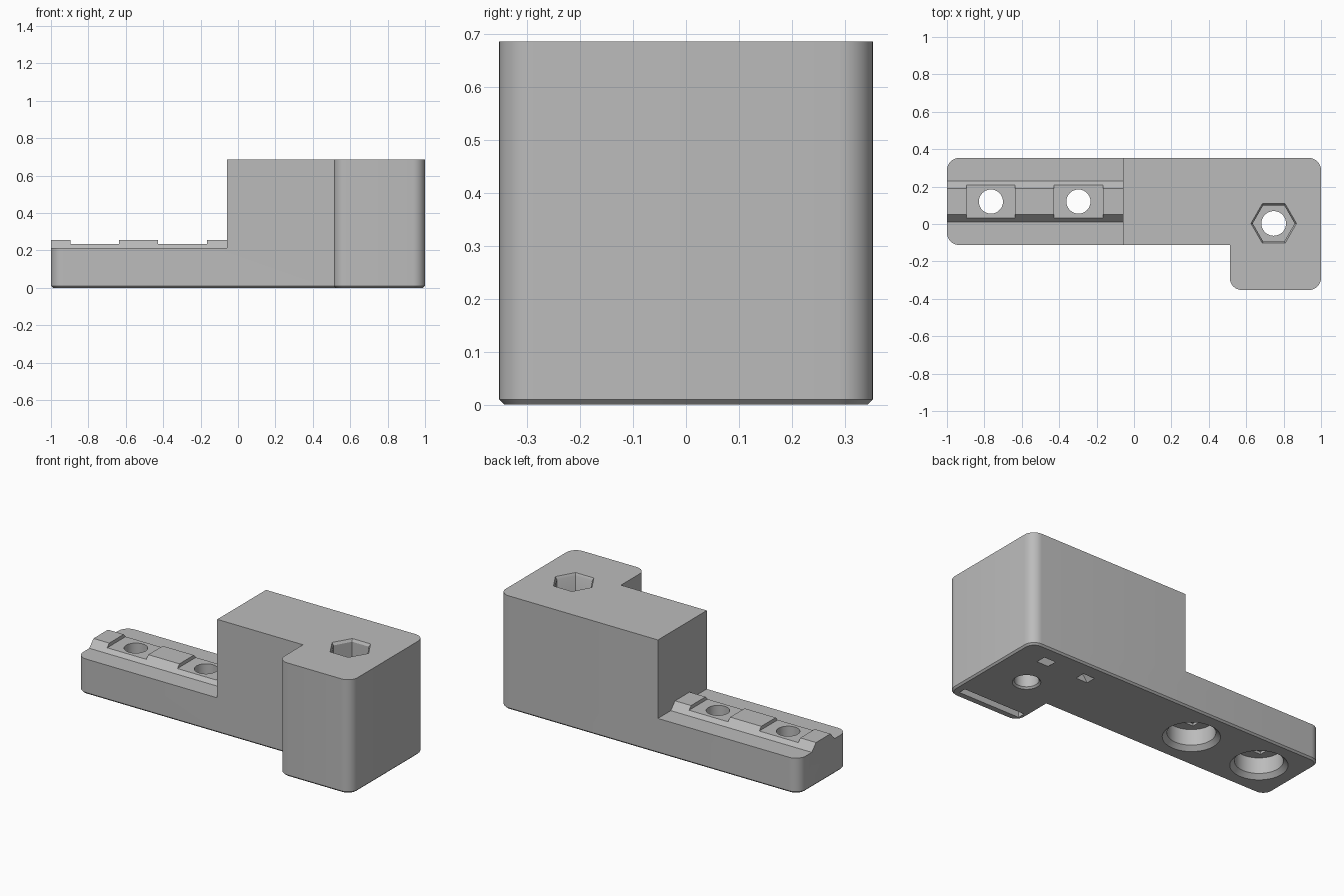
import bpy, bmesh, math

if "Cube" in bpy.data.objects:
    bpy.data.objects.remove(bpy.data.objects["Cube"])

grey = bpy.data.materials.new("plain grey")
grey.diffuse_color = (0.5, 0.5, 0.5, 1)
grey.use_nodes = True
grey.node_tree.nodes["Principled BSDF"].inputs["Base Color"].default_value = grey.diffuse_color


def finish(name, bm):
    bmesh.ops.recalc_face_normals(bm, faces=bm.faces)
    me = bpy.data.meshes.new(name)
    bm.to_mesh(me)
    bm.free()
    me.materials.append(grey)
    ob = bpy.data.objects.new(name, me)
    bpy.context.collection.objects.link(ob)
    return ob


def loft(name, sections):
    """Closed solid through rings of equal point count."""
    bm = bmesh.new()
    rings = [[bm.verts.new(p) for p in s] for s in sections]
    n = len(rings[0])
    for a, b in zip(rings, rings[1:]):
        for i in range(n):
            bm.faces.new((a[i], a[(i + 1) % n], b[(i + 1) % n], b[i]))
    bm.faces.new(rings[0])
    bm.faces.new(rings[-1])
    return finish(name, bm)


def box(name, x0, x1, y0, y1, z0, z1):
    ring = [(x0, y0), (x1, y0), (x1, y1), (x0, y1)]
    return loft(name, [[(x, y, z) for x, y in ring] for z in (z0, z1)])


def turned(name, x, y, profile, sides=48):
    """Vertical bore from (radius, z) pairs."""
    ang = [2 * math.pi * i / sides for i in range(sides)]
    return loft(name, [[(x + r * math.cos(a), y + r * math.sin(a), z) for a in ang]
                       for r, z in profile])


def boolean(target, tool, op):
    m = target.modifiers.new(op, 'BOOLEAN')
    m.operation, m.object, m.solver = op, tool, 'EXACT'
    bpy.context.view_layer.objects.active = target
    bpy.ops.object.modifier_apply(modifier=m.name)
    bpy.data.objects.remove(tool)


def outline(inset):
    """Rounded L footprint, corners as (x, y, radius, inward x, inward y)."""
    R, pts = 0.065, []
    corners = [(-1, -0.112, R, 1, 1), (0.512, -0.112, 0, 1, 1), (0.512, -0.353, R, 1, 1),
               (1, -0.353, R, -1, 1), (1, 0.353, R, -1, -1), (-1, 0.353, R, 1, -1)]
    start = {(1, 1): 180, (-1, 1): 270, (-1, -1): 0, (1, -1): 90}
    for x, y, r, sx, sy in corners:
        if r == 0:
            pts.append((x + inset, y + inset))
            continue
        for i in range(9):
            a = math.radians(start[sx, sy] + 90 * i / 8)
            pts.append((x + sx * r + (r - inset) * math.cos(a),
                        y + sy * r + (r - inset) * math.sin(a)))
    return pts


# Full-height body with chamfered bottom edge
body = loft("bracket_body", [[(x, y, z) for x, y in outline(i)]
                             for i, z in ((0.01, 0), (0, 0.01), (0, 0.685))])

# Lower the arm, leaving a trapezoid rail on it
STEP = -0.06
cut = [(-0.5, 0.212), (0.012, 0.212), (0.052, 0.256), (0.19, 0.256), (0.23, 0.212),
       (0.5, 0.212), (0.5, 0.8), (-0.5, 0.8)]
boolean(body, loft("arm_cut", [[(x, y, z) for y, z in cut] for x in (-1.2, STEP)]), 'DIFFERENCE')

# Rail pockets and counterbored screw holes
for x0, x1 in ((-0.895, -0.635), (-0.427, -0.167)):
    x, y = (x0 + x1) / 2, 0.12
    boolean(body, box("pocket", x0, x1, -0.05, 0.3, 0.235, 0.4), 'DIFFERENCE')
    boolean(body, turned("head_bore", x, y, [(0.165, -0.01), (0.13, 0.025), (0.13, 0.12)]), 'DIFFERENCE')
    boolean(body, box("bridge_step", x - 0.065, x + 0.065, y - 0.065, y + 0.065, 0.1, 0.135), 'DIFFERENCE')
    boolean(body, turned("screw_hole", x, y, [(0.0645, 0.05), (0.0645, 0.3)]), 'DIFFERENCE')

# Hexagonal nut socket with chamfered rim, and its through hole
NX, NY = 0.747, 0.003
boolean(body, turned("nut_socket", NX, NY, [(0.112, 0.4), (0.112, 0.67), (0.132, 0.7)], 6), 'DIFFERENCE')
boolean(body, turned("nut_hole", NX, NY, [(0.086, -0.01), (0.066, 0.01), (0.066, 0.5)]), 'DIFFERENCE')

# Straight and arched tie slots underneath
boolean(body, box("straight_slot", 0.54, 0.95, -0.31, -0.265, -0.05, 0.06), 'DIFFERENCE')
arc = [math.radians(10 * i) for i in range(19)]
ring = [(0.67 + 0.2 * math.cos(a), 0.2 * math.sin(a) - 0.1) for a in arc]
ring += [(0.67 + 0.14 * math.cos(a), 0.14 * math.sin(a) - 0.1) for a in reversed(arc)]
boolean(body, loft("arched_slot", [[(x, y, z) for x, z in ring] for y in (0.205, 0.265)]), 'DIFFERENCE')

# Smooth rounded parts, crisp edges
bpy.ops.object.select_all(action='DESELECT')
body.select_set(True)
bpy.context.view_layer.objects.active = body
bpy.ops.object.shade_smooth_by_angle(angle=math.radians(30))
